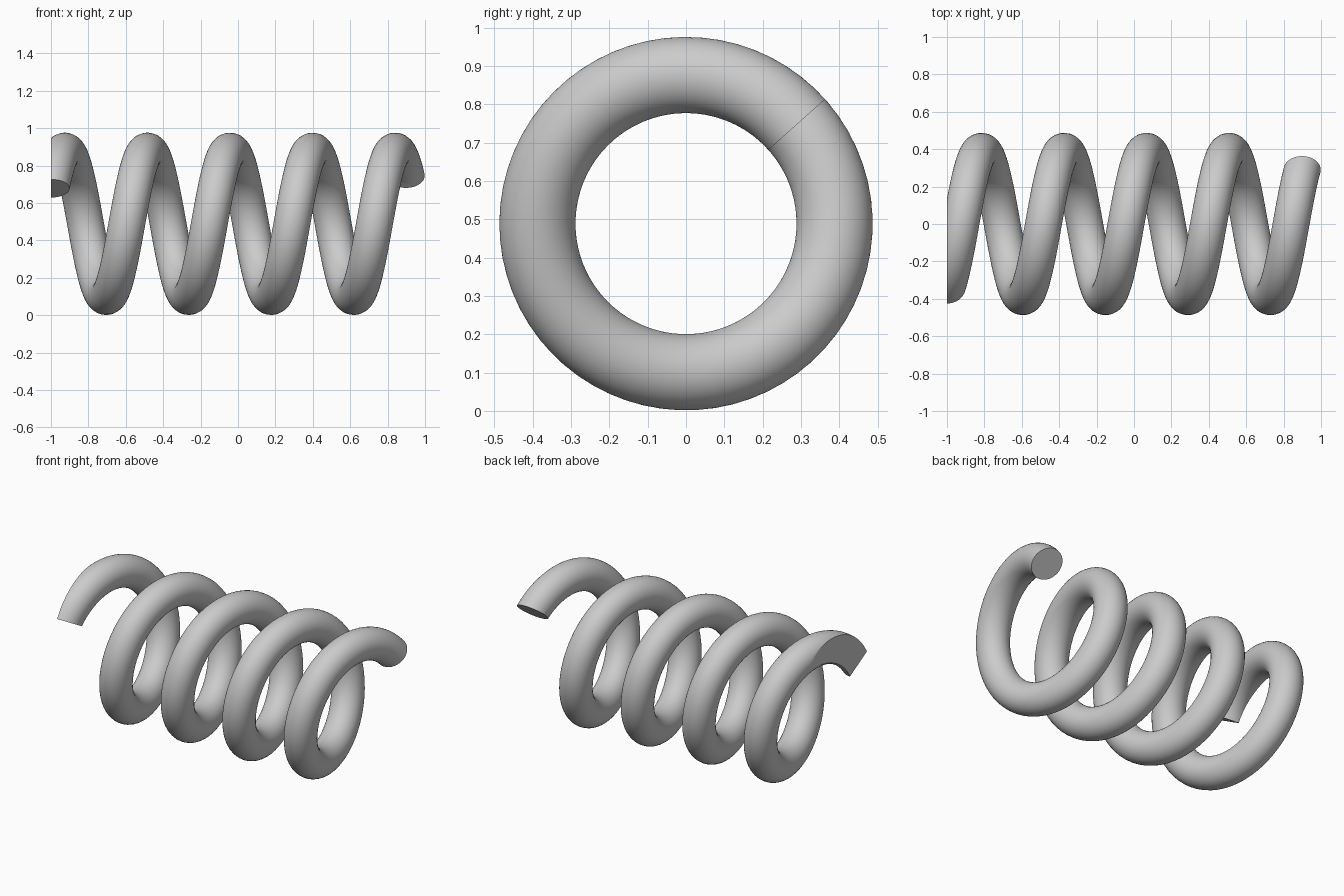
import bpy, bmesh
from math import sin, cos, pi, radians
from mathutils import Vector

cube = bpy.data.objects.get("Cube")
if cube:
    bpy.data.objects.remove(cube, do_unlink=True)

COIL_R, WIRE_R, PITCH = 0.3877, 0.0995, 0.4413
CENTRE_Z, START_X = 0.489, -1.0
START, END = radians(-60.8), radians(48.2 + 4 * 360)
STEPS, SIDES = 280, 40

steel = bpy.data.materials.new("spring_grey")
steel.use_nodes = True
colour = (0.6, 0.6, 0.6, 1)
steel.diffuse_color = colour
steel.node_tree.nodes["Principled BSDF"].inputs["Base Color"].default_value = colour


def ring(bm, t):
    """One circular wire section, lying in the plane through the coil axis."""
    angle = START + (END - START) * t
    x = START_X + PITCH * (angle - START) / (2 * pi)
    verts = []
    for i in range(SIDES):
        a = 2 * pi * (i + 0.5) / SIDES
        r = COIL_R + WIRE_R * cos(a)
        verts.append(bm.verts.new((x + WIRE_R * sin(a), r * sin(angle), CENTRE_Z + r * cos(angle))))
    return verts


# Wire swept along the helix, capped at both ends
bm = bmesh.new()
rings = [ring(bm, s / STEPS) for s in range(STEPS + 1)]
for a, b in zip(rings, rings[1:]):
    for i in range(SIDES):
        j = (i + 1) % SIDES
        bm.faces.new((a[i], a[j], b[j], b[i]))
bm.faces.new(rings[0])
bm.faces.new(rings[-1])

# Ground-flat left end
cut = bmesh.ops.bisect_plane(bm, geom=bm.verts[:] + bm.edges[:] + bm.faces[:], dist=1e-6,
                             plane_co=Vector((START_X, 0, 0)), plane_no=Vector((-1, 0, 0)),
                             clear_outer=True)
rim = [e for e in cut["geom_cut"] if isinstance(e, bmesh.types.BMEdge)]
bmesh.ops.edgeloop_fill(bm, edges=rim)
bmesh.ops.recalc_face_normals(bm, faces=bm.faces[:])

mesh = bpy.data.meshes.new("coil_spring")
bm.to_mesh(mesh)
bm.free()
mesh.materials.append(steel)
spring = bpy.data.objects.new("coil_spring", mesh)
bpy.context.collection.objects.link(spring)

bpy.ops.object.select_all(action="DESELECT")
spring.select_set(True)
bpy.context.view_layer.objects.active = spring
bpy.ops.object.shade_smooth_by_angle(angle=radians(35))
